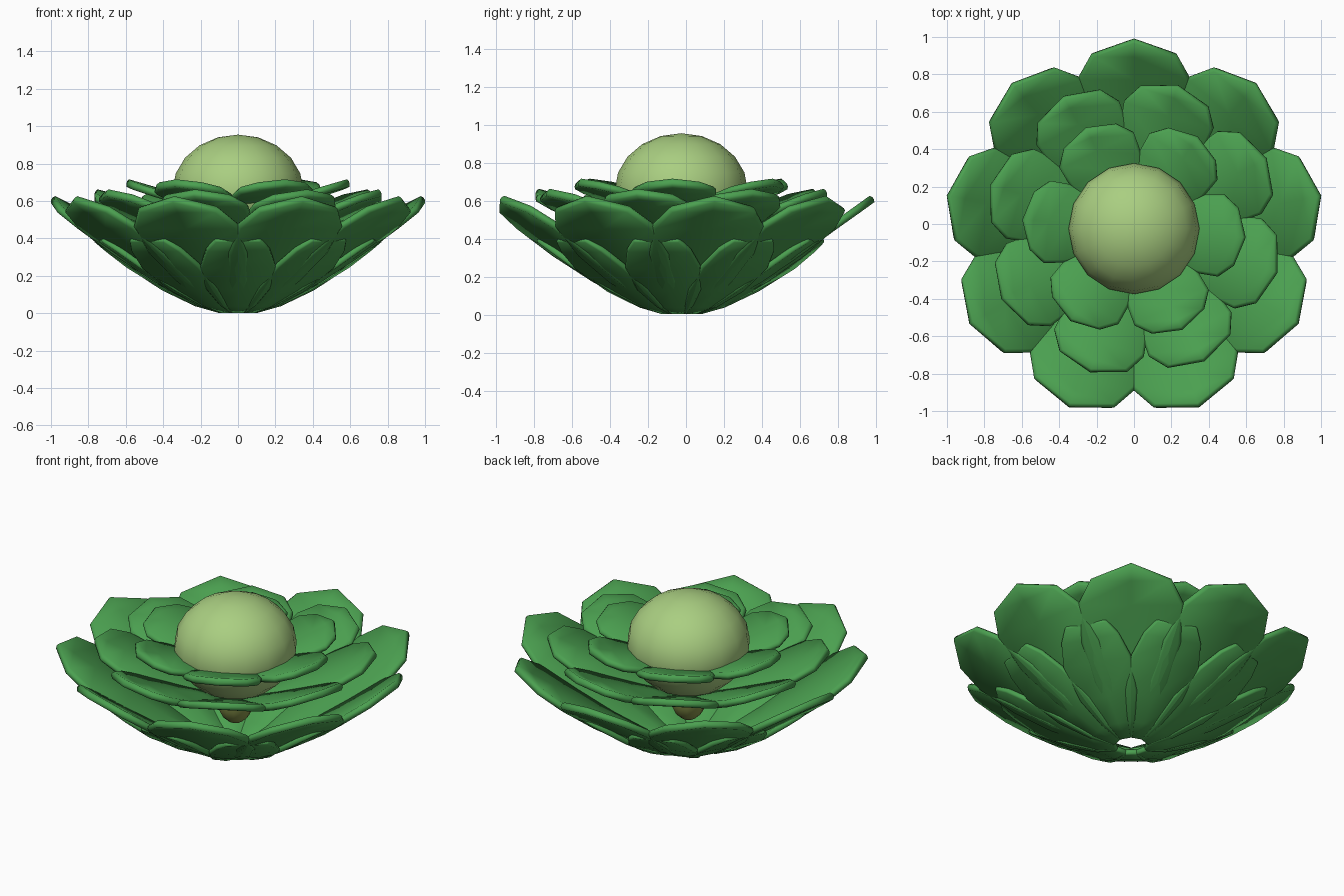
import bpy, bmesh
from math import radians, cos, sin

if "Cube" in bpy.data.objects:
    bpy.data.objects.remove(bpy.data.objects["Cube"])

CY = -0.025  # flower axis sits slightly forward of the bounding box centre


def material(name, col):
    m = bpy.data.materials.new(name)
    m.diffuse_color = (*col, 1)
    m.use_nodes = True
    m.node_tree.nodes["Principled BSDF"].inputs["Base Color"].default_value = m.diffuse_color
    return m


GREEN = material("leaf_green", (0.07, 0.35, 0.08))
LIME = material("bud_green", (0.40, 0.62, 0.22))
OLIVE = material("stem_olive", (0.25, 0.30, 0.07))


def finish(ob, mat):
    ob.data.materials.append(mat)
    for p in ob.data.polygons:
        p.use_smooth = True


def petal_ring(name, count, start, stations, thick, bevel):
    """Ring of petals; stations are (radius, half width, height) from base to tip."""
    bm = bmesh.new()
    for k in range(count):
        a = radians(start + k * 360 / count)
        d, t = (cos(a), sin(a)), (-sin(a), cos(a))

        def vert(s, w, z):
            return bm.verts.new((s * d[0] + w * t[0], s * d[1] + w * t[1] + CY, z))

        prev = None
        for s, w, z in stations:
            if w == 0:
                tip = vert(s, 0, z)
                row = [tip, tip, tip]
            else:
                row = [vert(s, -w, z), vert(s, 0, z), vert(s, w, z)]
            if prev:
                for i in range(2):
                    loop = [prev[i], row[i], row[i + 1], prev[i + 1]]
                    bm.faces.new(list(dict.fromkeys(loop)))
            prev = row
    bmesh.ops.recalc_face_normals(bm, faces=bm.faces)
    bm.normal_update()
    flip = [f for f in bm.faces if f.normal.z < 0]
    bmesh.ops.reverse_faces(bm, faces=flip)
    me = bpy.data.meshes.new(name)
    bm.to_mesh(me)
    bm.free()
    ob = bpy.data.objects.new(name, me)
    bpy.context.collection.objects.link(ob)
    finish(ob, GREEN)
    sol = ob.modifiers.new("thickness", 'SOLIDIFY')
    sol.thickness = thick
    sol.offset = -1
    bev = ob.modifiers.new("soft_edge", 'BEVEL')
    bev.width = bevel
    bev.segments = 1
    bev.limit_method = 'ANGLE'
    bev.angle_limit = radians(50)
    return ob


# Petal rings, outside to inside
petal_ring("sepals", 9, -90, [
    (0.08, 0.045, 0.03), (0.20, 0.10, 0.067), (0.36, 0.17, 0.15),
    (0.55, 0.20, 0.268), (0.67, 0.17, 0.355), (0.745, 0.12, 0.41)], 0.032, 0.008)
petal_ring("outer_petals", 9, 90, [
    (0.09, 0.05, 0.05), (0.20, 0.11, 0.09), (0.40, 0.21, 0.205), (0.60, 0.28, 0.342),
    (0.795, 0.297, 0.485), (0.918, 0.228, 0.572), (0.998, 0, 0.63)], 0.042, 0.014)
petal_ring("middle_petals", 8, 73, [
    (0.08, 0.06, 0.36), (0.25, 0.15, 0.425), (0.45, 0.225, 0.51),
    (0.63, 0.25, 0.59), (0.73, 0.19, 0.635), (0.79, 0, 0.665)], 0.042, 0.014)
petal_ring("inner_petals", 6, 55.5, [
    (0.06, 0.05, 0.56), (0.20, 0.15, 0.595), (0.35, 0.21, 0.64),
    (0.46, 0.22, 0.675), (0.54, 0.155, 0.70), (0.59, 0, 0.718)], 0.042, 0.014)

# Slightly flattened bud in the middle
bpy.ops.mesh.primitive_uv_sphere_add(segments=16, ring_count=10, radius=0.35, location=(0, CY, 0.655))
bud = bpy.context.object
bud.name = "centre_bud"
bud.scale.z = 0.857
finish(bud, LIME)

# Short rounded stem carrying the bud
bpy.ops.mesh.primitive_uv_sphere_add(segments=12, ring_count=8, radius=0.11, location=(0, CY, 0.33))
stem = bpy.context.object
stem.name = "bud_stem"
stem.scale.z = 1.4
finish(stem, OLIVE)
